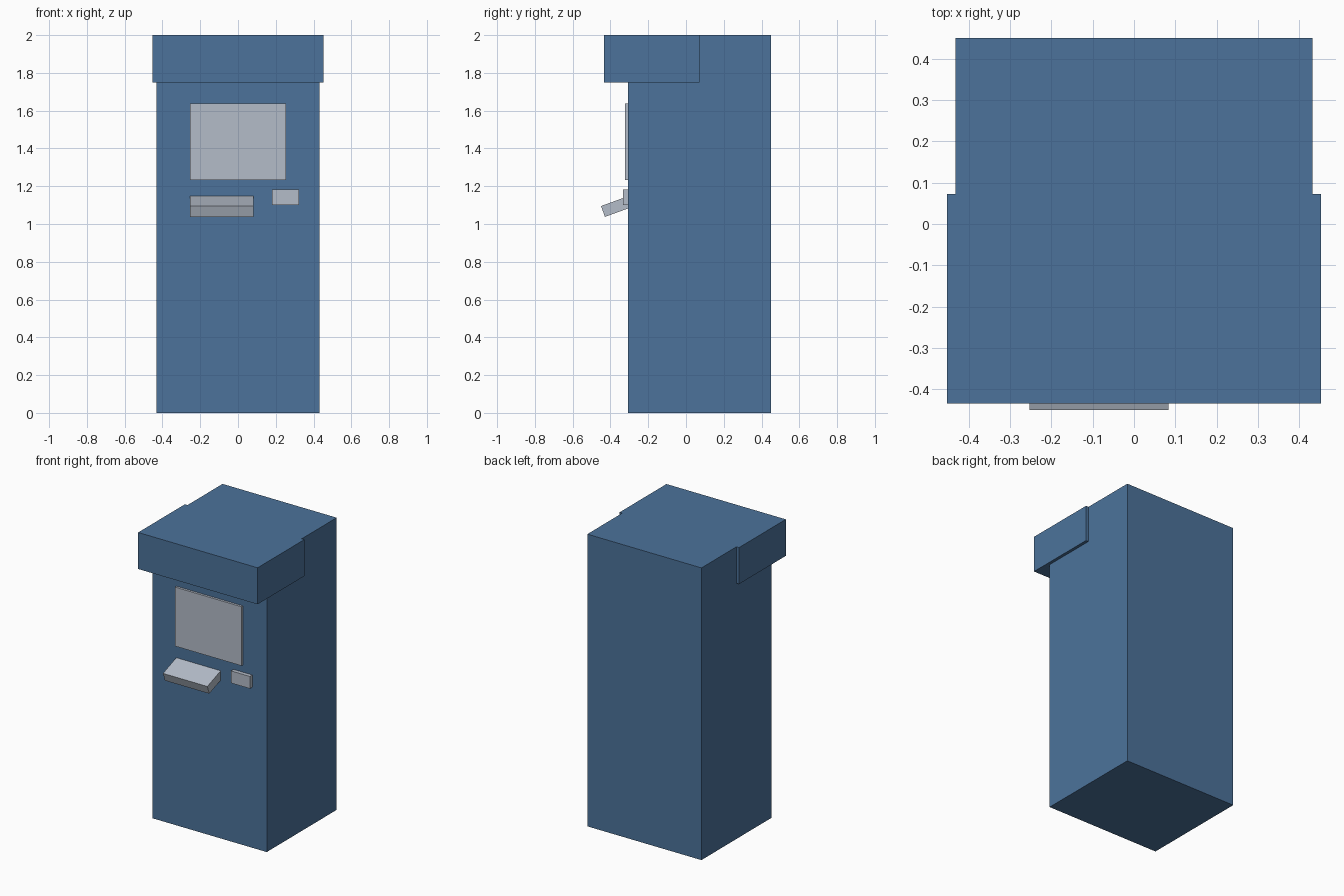
import bpy
import math
from mathutils import Vector

cube = bpy.data.objects.get("Cube")
if cube:
    bpy.data.objects.remove(cube, do_unlink=True)


def make_material(name, rgb):
    mat = bpy.data.materials.new(name)
    mat.use_nodes = True
    mat.diffuse_color = (*rgb, 1)
    mat.node_tree.nodes["Principled BSDF"].inputs["Base Color"].default_value = (*rgb, 1)
    return mat


def box(name, low, high, mat, tilt=0):
    """Box between two corners, tilted about x around its centre."""
    low, high = Vector(low), Vector(high)
    bpy.ops.mesh.primitive_cube_add(size=1, location=(low + high) / 2)
    obj = bpy.context.object
    obj.name = name
    obj.scale = high - low
    obj.rotation_euler.x = tilt
    obj.data.materials.append(mat)
    return obj


blue = make_material("steel blue", (0.072, 0.171, 0.328))
grey = make_material("pale grey", (0.456, 0.503, 0.578))

# Cabinet and the slightly wider hood overhanging its front
box("cabinet", (-0.432, -0.306, 0), (0.432, 0.45, 2), blue)
box("hood", (-0.452, -0.434, 1.75), (0.452, 0.072, 2), blue)

# Screen and card reader on the front face
box("screen", (-0.253, -0.322, 1.233), (0.253, -0.29, 1.637), grey)
box("card_reader", (0.18, -0.333, 1.1), (0.323, -0.29, 1.183), grey)

# Keypad shelf: slopes up into the cabinet, placed by its upper front edge
tilt = math.radians(20)
length, thick = 0.22, 0.061
along = Vector((0, math.cos(tilt), math.sin(tilt)))
down = Vector((0, math.sin(tilt), -math.cos(tilt)))
centre = Vector((-0.085, -0.45, 1.095)) + along * length / 2 + down * thick / 2
half = Vector((0.168, length / 2, thick / 2))
box("keypad_shelf", centre - half, centre + half, grey, tilt)
